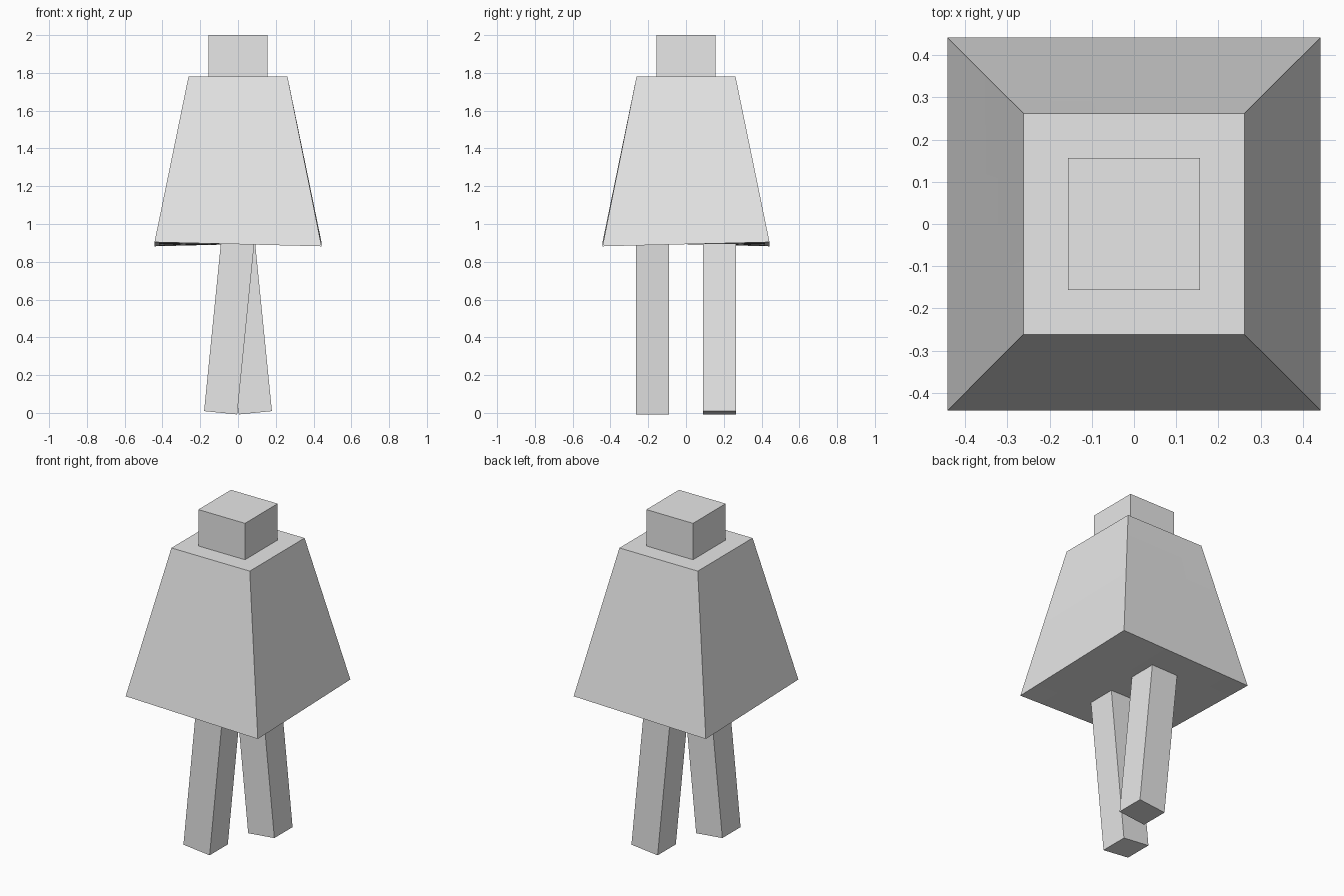
import bpy, bmesh, math
from mathutils import Matrix, Vector

cube = bpy.data.objects.get("Cube")
if cube:
    bpy.data.objects.remove(cube, do_unlink=True)

grey = bpy.data.materials.new("light grey")
grey.use_nodes = True
grey.diffuse_color = (0.8, 0.8, 0.8, 1)
grey.node_tree.nodes["Principled BSDF"].inputs["Base Color"].default_value = (0.8, 0.8, 0.8, 1)


def finish(name, bm):
    bmesh.ops.recalc_face_normals(bm, faces=bm.faces)
    mesh = bpy.data.meshes.new(name)
    bm.to_mesh(mesh)
    bm.free()
    mesh.materials.append(grey)
    obj = bpy.data.objects.new(name, mesh)
    bpy.context.collection.objects.link(obj)
    return obj


def box(name, size, matrix):
    bm = bmesh.new()
    bmesh.ops.create_cube(bm, size=1, matrix=matrix @ Matrix.Diagonal((*size, 1)))
    return finish(name, bm)


# Head: cube sunk into the top of the body
box("head", (0.312, 0.312, 0.312), Matrix.Translation((0, 0, 1.844)))

# Body: flared block whose hem rises at two opposite corners
bm = bmesh.new()
bmesh.ops.create_cube(bm, size=2)
for v in bm.verts:
    x, y, z = v.co
    half = 0.262 if z > 0 else 0.442
    height = 1.78 if z > 0 else 0.893 + 0.011 * x * y
    v.co = Vector((x * half, y * half, height))
bmesh.ops.subdivide_edges(bm, edges=bm.edges[:], cuts=5, use_grid_fill=True)
finish("body", bm)

# Legs: square posts swung in opposite directions about the hip
swing = math.atan2(0.09, 0.9)
length = 0.92
for name, side in (("front_leg", -1), ("back_leg", 1)):
    hip = Matrix.Translation((0, side * 0.178, 0.92))
    turn = Matrix.Rotation(-side * swing, 4, "Y")
    box(name, (0.176, 0.174, length), hip @ turn @ Matrix.Translation((0, 0, -length / 2 - 0.004)))
